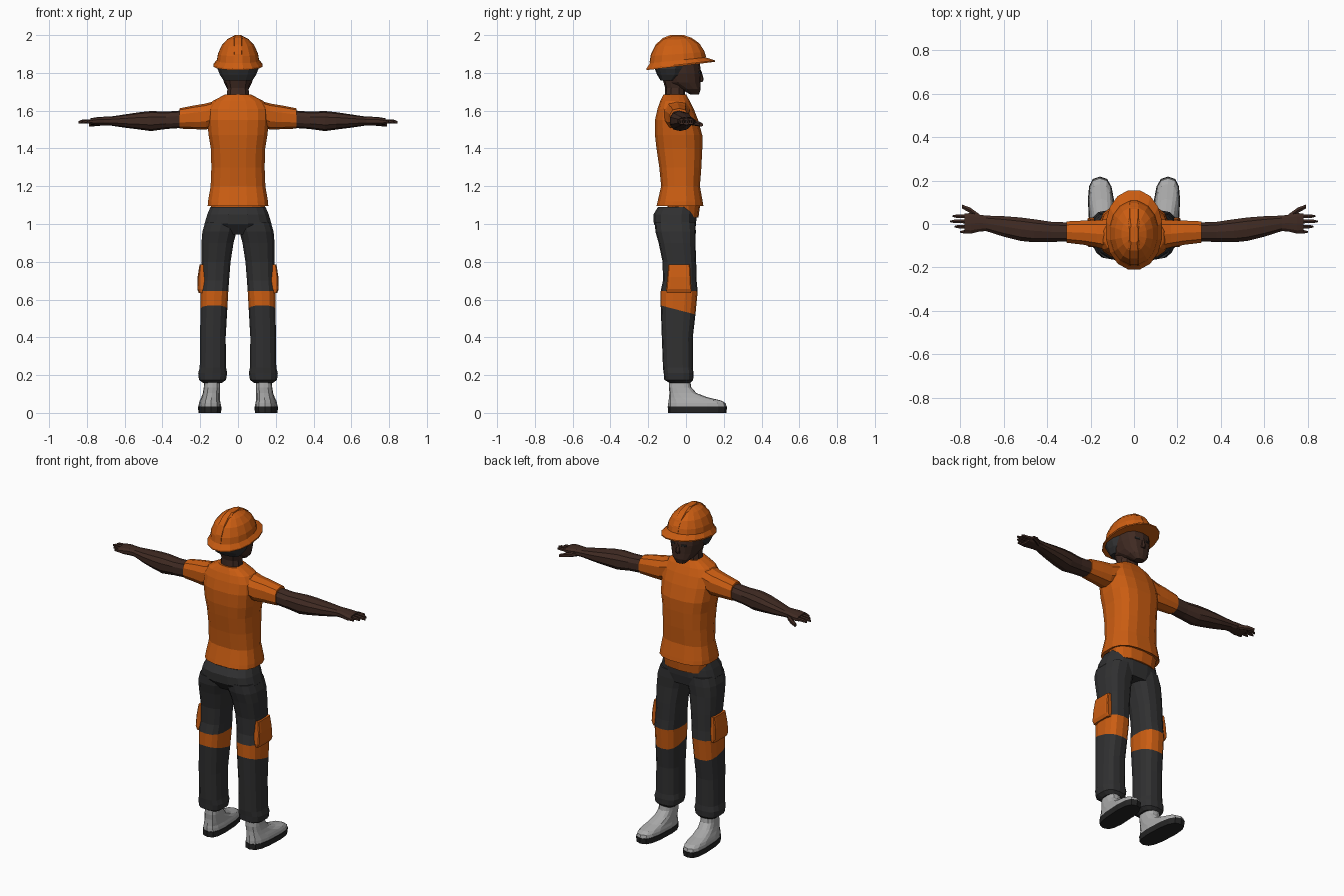
import bpy, bmesh, math
from mathutils import Vector


def material(name, rgb):
    m = bpy.data.materials.new(name)
    m.diffuse_color = (*rgb, 1)
    return m


ORANGE = material("orange", (0.60, 0.11, 0.006))
CHARCOAL = material("charcoal", (0.03, 0.03, 0.031))
BROWN = material("brown skin", (0.05, 0.023, 0.016))
GREY = material("light grey", (0.40, 0.40, 0.40))
BLACK = material("dark sole", (0.018, 0.018, 0.018))


def loft(name, rings, mats, axis="z", n=14, p=2.5, side=1, bands=(), caps=True):
    """Rings are (position, u0, u1, v0, v1[, tilt]); bands are segments in the second material."""
    bm = bmesh.new()
    loops = []
    for r in rings:
        t, u0, u1, v0, v1 = r[:5]
        tilt = r[5] if len(r) > 5 else 0
        loop = []
        for i in range(n):
            a = 2 * math.pi * (i + 0.5) / n
            c, s = math.cos(a), math.sin(a)
            u = (u0 + u1) / 2 + (u1 - u0) / 2 * math.copysign(abs(c) ** (2 / p), c)
            dv = (v1 - v0) / 2 * math.copysign(abs(s) ** (2 / p), s)
            v = (v0 + v1) / 2 + dv
            w = t + tilt * dv
            co = (u, v, w) if axis == "z" else (w, u, v)
            loop.append(bm.verts.new((co[0] * side, co[1], co[2])))
        loops.append(loop)
    for k in range(len(loops) - 1):
        for i in range(n):
            j = (i + 1) % n
            f = bm.faces.new((loops[k][i], loops[k][j], loops[k + 1][j], loops[k + 1][i]))
            f.material_index = 1 if k in bands else 0
    if caps:
        bm.faces.new(loops[0])
        bm.faces.new(loops[-1])
    bmesh.ops.recalc_face_normals(bm, faces=bm.faces[:])
    me = bpy.data.meshes.new(name)
    bm.to_mesh(me)
    bm.free()
    for m in mats:
        me.materials.append(m)
    ob = bpy.data.objects.new(name, me)
    bpy.context.collection.objects.link(ob)
    return ob


# Hard hat: dome and sloping brim, tilted up towards the face
hat = [loft("hat_dome", [
    (1.855, -0.115, 0.115, -0.195, 0.110), (1.90, -0.108, 0.108, -0.188, 0.100),
    (1.945, -0.088, 0.088, -0.166, 0.078), (1.978, -0.058, 0.058, -0.128, 0.035),
    (1.995, -0.024, 0.024, -0.09, -0.005)], [ORANGE], n=16, p=2.1),
    loft("hat_brim", [
        (1.835, -0.132, 0.132, -0.212, 0.158), (1.843, -0.132, 0.132, -0.212, 0.158),
        (1.868, -0.112, 0.112, -0.192, 0.107), (1.855, -0.108, 0.108, -0.188, 0.10)],
        [ORANGE], n=16, p=2.1),
    loft("hat_ridge", [
        (1.87, -0.028, 0.028, -0.198, 0.112), (1.91, -0.028, 0.028, -0.19, 0.10),
        (1.955, -0.028, 0.028, -0.163, 0.072), (1.985, -0.026, 0.026, -0.125, 0.032),
        (2.0, -0.02, 0.02, -0.085, -0.01)], [ORANGE], n=8, p=5)]
for ob in hat:
    for v in ob.data.vertices:
        v.co.z += 0.11 * (v.co.y + 0.04) * max(0, 2.0 - v.co.z) / 0.15

# Head, hair and neck
loft("head", [
    (1.685, -0.028, 0.028, 0.025, 0.068), (1.715, -0.058, 0.058, -0.03, 0.078),
    (1.75, -0.076, 0.076, -0.11, 0.078), (1.80, -0.09, 0.09, -0.142, 0.08),
    (1.86, -0.095, 0.095, -0.155, 0.072)], [BROWN])
loft("hair", [
    (1.76, -0.078, 0.078, -0.135, -0.05), (1.79, -0.098, 0.098, -0.153, -0.01),
    (1.82, -0.110, 0.110, -0.165, 0.0), (1.85, -0.108, 0.108, -0.168, 0.03)], [CHARCOAL])
loft("neck", [
    (1.62, -0.075, 0.075, -0.13, 0.0), (1.68, -0.062, 0.062, -0.112, -0.005),
    (1.72, -0.058, 0.058, -0.11, -0.005), (1.77, -0.07, 0.07, -0.125, 0.01)], [BROWN], n=10)
loft("nose", [(1.752, -0.014, 0.014, 0.06, 0.088), (1.765, -0.014, 0.014, 0.06, 0.094),
              (1.81, -0.006, 0.006, 0.06, 0.082)], [BROWN], n=6)
for s in (1, -1):
    loft("eye", [(0.022, 0.072, 0.081, 1.797, 1.809), (0.05, 0.066, 0.075, 1.797, 1.809)],
         [CHARCOAL], axis="x", n=6, side=s)

# Shirt, open at the hem, with a short inner lining below it
loft("shirt", [
    (1.10, -0.148, 0.148, -0.148, 0.082), (1.095, -0.163, 0.163, -0.158, 0.094),
    (1.12, -0.161, 0.161, -0.152, 0.09), (1.20, -0.147, 0.147, -0.133, 0.075),
    (1.30, -0.143, 0.143, -0.143, 0.083), (1.40, -0.146, 0.146, -0.158, 0.088),
    (1.47, -0.158, 0.158, -0.166, 0.088), (1.55, -0.165, 0.165, -0.166, 0.066),
    (1.61, -0.162, 0.162, -0.152, 0.042), (1.65, -0.138, 0.138, -0.138, 0.022),
    (1.67, -0.10, 0.10, -0.128, 0.01), (1.685, -0.07, 0.07, -0.12, 0.002)],
    [ORANGE], n=16, p=2.7)
loft("shirt_lining", [
    (1.035, -0.135, 0.135, -0.09, 0.066), (1.10, -0.147, 0.147, -0.10, 0.075)], [ORANGE])

# Trouser hips
loft("trouser_hips", [
    (0.945, -0.15, 0.15, -0.13, 0.045), (1.0, -0.18, 0.18, -0.172, 0.055),
    (1.05, -0.165, 0.165, -0.174, 0.058), (1.09, -0.148, 0.148, -0.15, 0.055)],
    [CHARCOAL], n=16, p=2.7)

for s in (1, -1):
    # Sleeve and bare arm
    loft("sleeve", [
        (0.11, -0.125, 0.025, 1.52, 1.655), (0.17, -0.11, 0.02, 1.50, 1.638),
        (0.23, -0.098, 0.018, 1.502, 1.628), (0.31, -0.088, 0.014, 1.505, 1.612)],
        [ORANGE], axis="x", n=10, side=s)
    loft("arm", [
        (0.28, -0.082, 0.008, 1.51, 1.602), (0.38, -0.084, 0.012, 1.503, 1.595),
        (0.46, -0.086, 0.024, 1.492, 1.598), (0.52, -0.08, 0.032, 1.50, 1.592),
        (0.60, -0.06, 0.038, 1.51, 1.58), (0.68, -0.034, 0.04, 1.522, 1.568),
        (0.71, -0.036, 0.044, 1.522, 1.568), (0.75, -0.046, 0.052, 1.522, 1.565),
        (0.78, -0.044, 0.05, 1.525, 1.56)], [BROWN], axis="x", n=10, side=s)
    # Fingers and thumb
    for y, tip in ((-0.036, 0.80), (-0.012, 0.825), (0.012, 0.845), (0.036, 0.835)):
        loft("finger", [(0.76, y - 0.010, y + 0.010, 1.533, 1.555),
                        (tip - 0.02, y - 0.009, y + 0.009, 1.532, 1.552),
                        (tip, y - 0.004, y + 0.004, 1.533, 1.545)],
             [BROWN], axis="x", n=6, side=s)
    loft("thumb", [(0.71, 0.02, 0.046, 1.522, 1.552), (0.755, 0.05, 0.078, 1.518, 1.545),
                   (0.79, 0.07, 0.09, 1.515, 1.535)], [BROWN], axis="x", n=6, side=s)

    # Trouser leg with a knee band
    loft("trouser_leg", [
        (0.158, 0.085, 0.185, -0.085, 0.022), (0.175, 0.062, 0.208, -0.115, 0.038),
        (0.21, 0.056, 0.212, -0.118, 0.04), (0.24, 0.062, 0.204, -0.122, 0.036),
        (0.40, 0.064, 0.202, -0.128, 0.036), (0.545, 0.056, 0.20, -0.134, 0.05, -0.26),
        (0.645, 0.05, 0.20, -0.134, 0.062), (0.70, 0.046, 0.195, -0.122, 0.056),
        (0.80, 0.038, 0.194, -0.124, 0.054), (0.90, 0.022, 0.195, -0.145, 0.05),
        (0.96, 0.006, 0.19, -0.162, 0.052), (1.01, 0.0, 0.175, -0.165, 0.05)],
        [CHARCOAL, ORANGE], n=14, side=s, bands=(5,), p=2.7)
    # Cargo pocket on the outer thigh
    loft("cargo_pocket", [
        (0.635, 0.17, 0.208, -0.102, 0.028), (0.655, 0.165, 0.216, -0.106, 0.03),
        (0.72, 0.165, 0.214, -0.10, 0.026), (0.785, 0.165, 0.204, -0.094, 0.022)],
        [ORANGE], n=12, p=7, side=s)

    # Shoe and sole, toes slightly turned out
    shoe = loft("shoe", [
        (0.033, 0.090, 0.206, -0.094, 0.215), (0.052, 0.092, 0.204, -0.094, 0.210),
        (0.066, 0.096, 0.20, -0.092, 0.185), (0.082, 0.098, 0.194, -0.09, 0.115),
        (0.105, 0.099, 0.188, -0.088, 0.055), (0.135, 0.098, 0.184, -0.09, 0.028),
        (0.175, 0.10, 0.18, -0.088, 0.022)], [GREY], n=14, p=2.8, side=s)
    sole = loft("sole", [
        (0.0, 0.09, 0.206, -0.095, 0.213), (0.034, 0.087, 0.209, -0.097, 0.218)],
        [BLACK], n=14, p=2.8, side=s)
    for ob in (shoe, sole):
        for v in ob.data.vertices:
            v.co.x += s * 0.05 * (v.co.y - 0.03)
